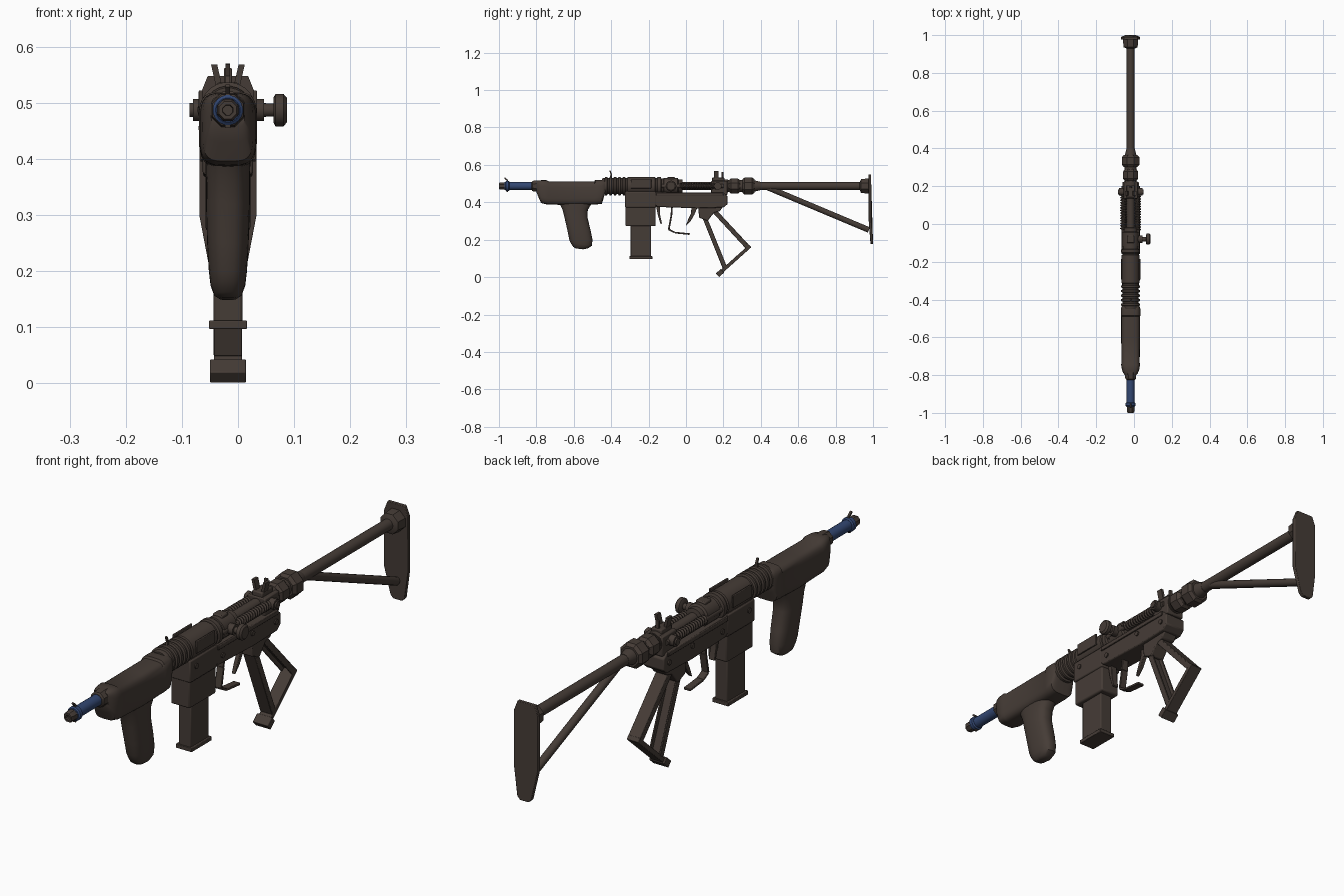
import bpy, bmesh, math
from mathutils import Vector

if "Cube" in bpy.data.objects:
    bpy.data.objects.remove(bpy.data.objects["Cube"])

CX, CZ = -0.018, 0.487          # centre line of the barrel


def material(name, rgb):
    m = bpy.data.materials.new(name)
    m.diffuse_color = (*rgb, 1)
    m.use_nodes = True
    m.node_tree.nodes["Principled BSDF"].inputs["Base Color"].default_value = m.diffuse_color
    return m


BROWN = material("dark_brown", (0.060, 0.045, 0.037))
BLUE = material("steel_blue", (0.032, 0.062, 0.165))


def finish(name, bm, mat=BROWN, bevel=0):
    bmesh.ops.recalc_face_normals(bm, faces=bm.faces)
    me = bpy.data.meshes.new(name)
    bm.to_mesh(me)
    bm.free()
    me.materials.append(mat)
    ob = bpy.data.objects.new(name, me)
    bpy.context.collection.objects.link(ob)
    if bevel:
        b = ob.modifiers.new("bevel", "BEVEL")
        b.width, b.segments = bevel, 2
    bpy.ops.object.select_all(action="DESELECT")
    ob.select_set(True)
    bpy.context.view_layer.objects.active = ob
    bpy.ops.object.shade_smooth_by_angle(angle=math.radians(35))
    return ob


def skin(name, rings, mat=BROWN, bevel=0):
    """Bridge rings of points and cap both ends."""
    bm = bmesh.new()
    vs = [[bm.verts.new(p) for p in r] for r in rings]
    n = len(rings[0])
    for a, b in zip(vs, vs[1:]):
        for i in range(n):
            bm.faces.new((a[i], a[(i + 1) % n], b[(i + 1) % n], b[i]))
    bm.faces.new(vs[0])
    bm.faces.new(vs[-1])
    return finish(name, bm, mat, bevel)


def lathe(name, prof, mat=BROWN, n=20, x=CX, z=CZ):
    """Turn (y, radius) pairs around the y axis."""
    ang = [2 * math.pi * (i + .5) / n for i in range(n)]
    return skin(name, [[(x + r * math.cos(a), y, z + r * math.sin(a)) for a in ang]
                       for y, r in prof], mat)


def rod(name, a, b, r, mat=BROWN, n=14):
    a, b = Vector(a), Vector(b)
    q = (b - a).to_track_quat("Z", "Y")
    ring = [q @ Vector((r * math.cos(t), r * math.sin(t), 0))
            for t in (2 * math.pi * i / n for i in range(n))]
    return skin(name, [[a + v for v in ring], [b + v for v in ring]], mat)


def plate(name, pts, x0, x1, bevel=0.004):
    """Extrude a (y, z) outline across x."""
    return skin(name, [[(x, y, z) for y, z in pts] for x in (x0, x1)], bevel=bevel)


def box(name, x0, x1, y0, y1, z0, z1, bevel=0.004):
    return plate(name, [(y0, z0), (y1, z0), (y1, z1), (y0, z1)], x0, x1, bevel)


def bar(name, a, b, thick, half):
    """Flat strip between two (y, z) points, centred on x."""
    a, b = Vector(a), Vector(b)
    d = (b - a).normalized()
    o = Vector((-d.y, d.x)) * thick / 2
    return plate(name, [a + o, b + o, b - o, a - o], CX - half, CX + half, 0.002)


def oval(hx, hv, power, n=28):
    pts = []
    for i in range(n):
        c, s = math.cos(2 * math.pi * i / n), math.sin(2 * math.pi * i / n)
        pts.append((hx * math.copysign(abs(c) ** (2 / power), c),
                    hv * math.copysign(abs(s) ** (2 / power), s)))
    return pts


def spring(name, x, z, y0, y1, turns, r, wire):
    cu = bpy.data.curves.new(name, "CURVE")
    cu.dimensions, cu.bevel_depth, cu.bevel_resolution = "3D", wire, 1
    sp = cu.splines.new("POLY")
    n = turns * 10
    sp.points.add(n)
    for i, p in enumerate(sp.points):
        t = 2 * math.pi * i / 10
        p.co = (x + r * math.cos(t), y0 + (y1 - y0) * i / n, z + r * math.sin(t), 1)
    cu.materials.append(BROWN)
    bpy.context.collection.objects.link(bpy.data.objects.new(name, cu))


# Barrel and muzzle
lathe("barrel", [(-0.97, .021), (-0.78, .021)], BLUE)
lathe("barrel_ring", [(-0.966, .022), (-0.962, .027), (-0.948, .027), (-0.944, .022)], BLUE)
lathe("muzzle_tip", [(-0.985, .009), (-1.0, .010), (-1.0, .017), (-0.992, .021), (-0.968, .021)], n=8)
plate("front_blade", [(-0.962, .50), (-0.948, .50), (-0.952, .52), (-0.968, .533), (-0.972, .528), (-0.96, .517)],
      CX - .004, CX + .004, 0)
plate("front_lug", [(-0.962, .47), (-0.95, .47), (-0.953, .455), (-0.96, .455)], CX - .005, CX + .005, 0)
lathe("barrel_nut", [(-0.825, .024), (-0.82, .030), (-0.795, .033), (-0.78, .033)], n=8)

# Fore-end: lofted body (y, half width, bottom, top)
body = [(-0.80, .030, .455, .512), (-0.79, .038, .430, .516), (-0.775, .045, .396, .518),
        (-0.745, .050, .389, .518), (-0.735, .048, .388, .512), (-0.60, .050, .385, .512),
        (-0.49, .050, .388, .512), (-0.485, .052, .388, .520), (-0.45, .052, .392, .520),
        (-0.438, .048, .43, .518), (-0.43, .044, .455, .514)]
skin("fore_end", [[(CX + a, y, (lo + hi) / 2 + b) for a, b in oval(hx, (hi - lo) / 2, 4)]
                  for y, hx, lo, hi in body])
# Fore grip: (z, front y, rear y, half width)
grip = [(.42, -0.69, -0.49, .040), (.392, -0.675, -0.505, .040), (.36, -0.660, -0.525, .039),
        (.32, -0.650, -0.527, .039), (.25, -0.634, -0.510, .037), (.20, -0.624, -0.500, .034),
        (.175, -0.616, -0.503, .031), (.158, -0.604, -0.525, .025), (.151, -0.590, -0.55, .015)]
skin("fore_grip", [[(CX + a, (f + k) / 2 + b, z - .12 * b * (z < .2)) for a, b in oval(hx, (k - f) / 2, 2.6)]
                   for z, f, k, hx in grip])

# Upper tube with ribbed jacket, then a slim open section
prof = [(-0.45, .040), (-0.44, .043)]
for i in range(5):
    y = -0.435 + i * .024
    prof += [(y, .043), (y + .003, .050), (y + .013, .050), (y + .016, .043)]
prof += [(-0.315, .043), (-0.312, .048), (-0.165, .048), (-0.162, .043), (-0.155, .043), (-0.152, .050),
         (-0.135, .050), (-0.132, .040), (-0.12, .040), (-0.118, .044), (-0.045, .044), (-0.04, .036),
         (-0.02, .036), (-0.018, .021), (0.14, .021), (0.142, .036), (0.225, .036)]
lathe("upper_tube", prof, n=24)
for s, tag in ((-1, "left"), (1, "right")):
    x = CX + s * .037
    spring(f"{tag}_spring", x, CZ, -0.03, 0.16, 14, .014, .0045)
    rod(f"{tag}_guide_rod", (x, -0.13, CZ), (x, 0.2, CZ), .010)
    xo = CX + s * .045
    box(f"{tag}_side_panel", min(xo, xo + s * .007), max(xo, xo + s * .007), -0.295, -0.185, .475, .522, .002)
    rod(f"{tag}_bolt", (CX, 0.17, CZ), (CX + s * .062, 0.17, CZ), .020)
    rod(f"{tag}_bolt_cap", (CX + s * .06, 0.17, CZ), (CX + s * .068, 0.17, CZ), .013)
    # Pins on the lower housing
    for j, (y, z) in enumerate(((-0.29, .425), (-0.13, .405), (0.05, .42), (0.19, .41))):
        rod(f"{tag}_pin_{j}", (CX, y, z), (CX + s * .049, y, z), .010, n=10)
    # Splayed ears of the rear sight
    skin(f"{tag}_sight_ear", [[(CX + s * (o + d), y, z) for d, y in
                              ((-.005, .15), (.006, .15), (.006, .175), (-.005, .175))]
                             for o, z in ((.012, .515), (.024, .568))])
box("spring_bridge", CX - .02, CX + .02, -0.10, -0.06, .515, .536)
plate("mid_sight", [(-0.412, .525), (-0.395, .525), (-0.395, .55), (-0.404, .57), (-0.41, .568), (-0.403, .548)],
      CX - .004, CX + .004, 0)

# Charging handle on the right side
rod("handle_stem", (.01, -0.08, CZ), (.07, -0.08, CZ), .012)
rod("handle_collar", (.02, -0.08, CZ), (.046, -0.08, CZ), .020)
knob = [(.063, .022), (.067, .029), (.081, .029), (.087, .022)]
skin("handle_knob", [[(x, -0.08 + r * math.cos(t * math.pi / 8), CZ + r * math.sin(t * math.pi / 8))
                      for t in range(16)] for x, r in knob])

# Lower housing
plate("lower_housing", [(-0.323, .455), (-0.323, .385), (-0.165, .385), (-0.15, .375), (0.06, .368), (0.20, .372),
                        (0.222, .39), (0.222, .432), (0.20, .452)], CX - .044, CX + .044)
box("housing_rail", CX - .049, CX + .049, -0.16, 0.20, .436, .452, .002)
box("magazine_well", CX - .040, CX + .040, -0.323, -0.163, .272, .46, .006)
box("well_band", CX - .045, CX + .045, -0.326, -0.16, .372, .456, .005)
box("rear_block", CX - .038, CX + .038, 0.135, 0.222, .44, .515)
box("sight_base", CX - .022, CX + .022, 0.14, 0.205, .51, .532)
box("sight_leaf", CX - .007, CX + .007, 0.19, 0.20, .525, .562, .002)
box("magazine", CX - .026, CX + .026, -0.296, -0.186, .105, .30)
box("magazine_foot", CX - .034, CX + .034, -0.302, -0.180, .097, .112, .002)

# Trigger, guard and release catch
plate("trigger", [(0.03, .375), (0.062, .375), (0.045, .335), (0.025, .300), (-0.002, .272), (0.012, .31),
                  (0.026, .34)], CX - .008, CX + .008, .002)
plate("release_catch", [(-0.16, .38), (-0.14, .38), (-0.138, .33), (-0.128, .286), (-0.136, .283), (-0.15, .33)],
      CX - .012, CX + .012, .001)
guard = [(-0.075, .375), (-0.078, .33), (-0.092, .255), (-0.06, .238), (0.02, .230)]
for i, (a, b) in enumerate(zip(guard, guard[1:])):
    bar(f"trigger_guard_{i}", a, b, .009, .014)

# Open-frame rear grip
plate("grip_bracket", [(0.065, .38), (0.20, .38), (0.18, .352), (0.15, .345), (0.115, .30), (0.07, .318)],
      CX - .030, CX + .030)
bar("grip_front_strip", (0.092, .32), (0.200, .05), .010, .025)
bar("grip_base_strip", (0.170, .012), (0.343, .166), .018, .025)
bar("grip_back_strip", (0.155, .36), (0.336, .165), .010, .025)
bar("grip_toe", (0.168, .010), (0.195, .034), .026, .032)
for s, tag in ((-1, "left"), (1, "right")):
    for nm, a, b in (("front", (0.100, .32), (0.208, .053)), ("back", (0.148, .355), (0.328, .160))):
        bar(f"{tag}_{nm}_rim", a, b, .022, .0035).location.x = s * .022

# Couplings and skeleton stock
lathe("stock_tube", [(0.20, .021), (0.97, .021)])
for nm, y0, y1, r in (("front_nut", .228, .290, .043), ("rear_nut", .302, .365, .050)):
    lathe(nm, [(y0, r - .01), (y0 + .012, r), (y1 - .012, r), (y1, r - .01)], n=8)
lathe("nut_spacer", [(0.22, .032), (0.36, .032), (0.40, .022)])
lathe("stock_collar", [(0.928, .022), (0.936, .040), (0.965, .043), (0.98, .043)], n=8)
rod("stock_strut", (CX, 0.44, .478), (CX, 0.978, .252), .0155)
outline = [(-.051, .51), (-.036, .548), (.036, .548), (.051, .51), (.051, .30), (.030, .19), (.018, .178),
           (-.018, .178), (-.030, .19), (-.051, .30)]
skin("butt_plate", [[(CX + x, y + .01 * (z < .2), z) for x, z in outline] for y in (.976, .990)], bevel=.002)
